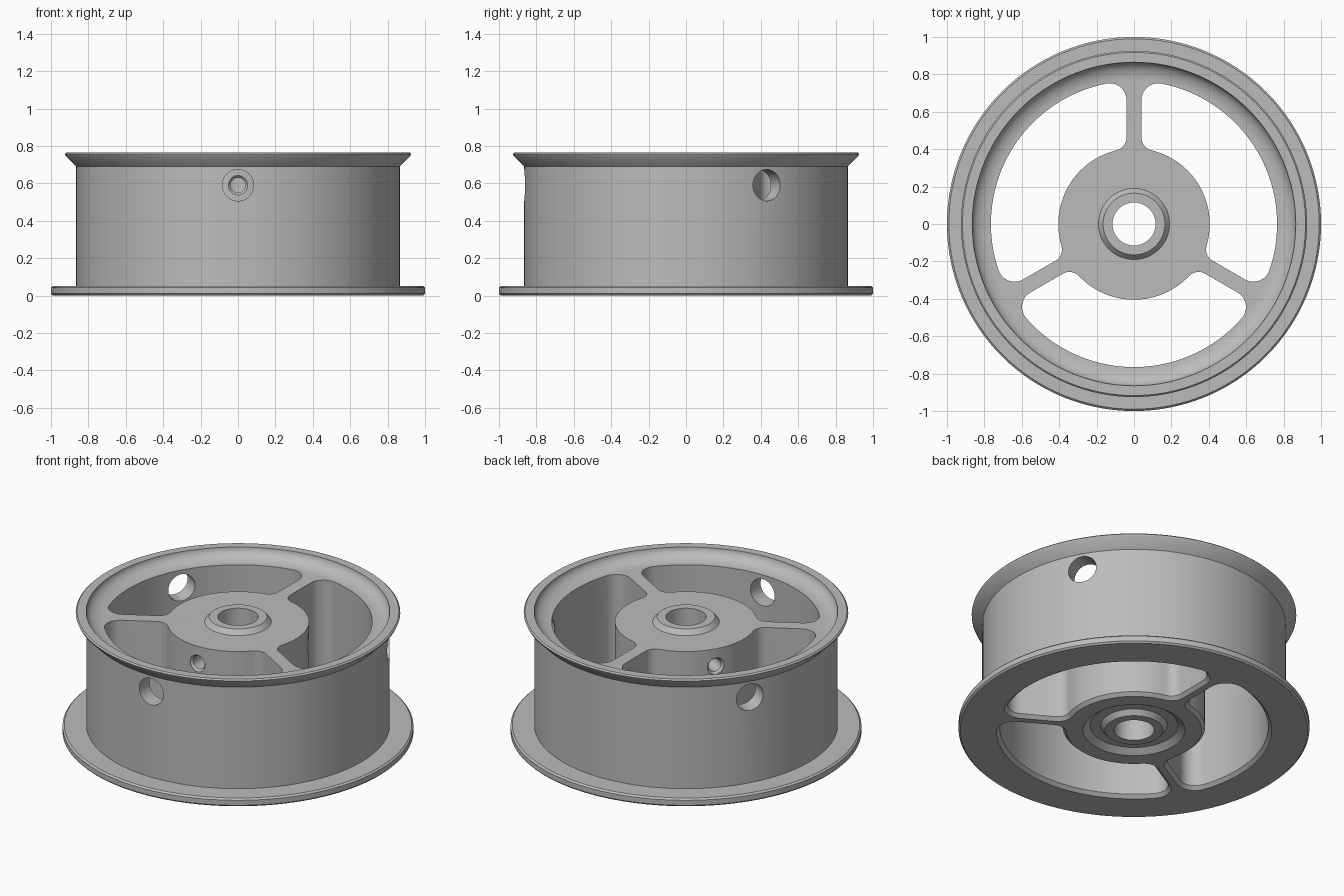
import bpy, bmesh, math
from math import sin, cos, pi, radians
from mathutils import Matrix, Vector

cube = bpy.data.objects.get("Cube")
if cube:
    bpy.data.objects.remove(cube, do_unlink=True)

SEGMENTS = 128
RIM_IN, HUB, SPOKE_HALF = 0.765, 0.405, 0.04
FILLET_RIM, FILLET_HUB = 0.09, 0.07
HOLE_Z = 0.59

metal = bpy.data.materials.new("grey_metal")
metal.use_nodes = True
colour = (0.5, 0.5, 0.5, 1)
metal.diffuse_color = colour
metal.node_tree.nodes["Principled BSDF"].inputs["Base Color"].default_value = colour


def loft(bm, rings, matrix=Matrix(), closed=False):
    """Bridge equal rings of points; cap the ends, or close into a loop."""
    loops = [[bm.verts.new(matrix @ Vector(p)) for p in ring] for ring in rings]
    pairs = list(zip(loops, loops[1:]))
    if closed:
        pairs.append((loops[-1], loops[0]))
    else:
        bm.faces.new(loops[0])
        bm.faces.new(loops[-1])
    for a, b in pairs:
        for i in range(len(a)):
            j = (i + 1) % len(a)
            bm.faces.new((a[i], a[j], b[j], b[i]))


def finish(bm, name):
    bmesh.ops.recalc_face_normals(bm, faces=bm.faces)
    mesh = bpy.data.meshes.new(name)
    bm.to_mesh(mesh)
    bm.free()
    mesh.materials.append(metal)
    obj = bpy.data.objects.new(name, mesh)
    bpy.context.collection.objects.link(obj)
    return obj


def circle(r, z, n):
    return [(r * cos(2 * pi * i / n), r * sin(2 * pi * i / n), z) for i in range(n)]


def arc(cx, cy, r, a0, a1, n):
    return [(cx + r * cos(a0 + (a1 - a0) * i / n),
             cy + r * sin(a0 + (a1 - a0) * i / n)) for i in range(n + 1)]


def window(grow, z):
    """Rounded opening between two spokes, enlarged by grow."""
    y1, y2 = SPOKE_HALF + FILLET_RIM, SPOKE_HALF + FILLET_HUB
    d1, d2 = RIM_IN - FILLET_RIM, HUB + FILLET_HUB
    a1, a2 = math.asin(y1 / d1), math.asin(y2 / d2)
    half = arc(0, 0, HUB - grow, pi / 3, a2, 10)
    half += arc(d2 * cos(a2), y2, FILLET_HUB + grow, a2 + pi, 1.5 * pi, 8)[1:]
    half += arc(d1 * cos(a1), y1, FILLET_RIM + grow, 1.5 * pi, 2 * pi + a1, 10)
    half += arc(0, 0, RIM_IN + grow, a1, pi / 3, 20)[1:]
    # mirror across the middle of the opening
    c, s = cos(2 * pi / 3), sin(2 * pi / 3)
    other = [(c * x + s * y, s * x - c * y) for x, y in half[-2:0:-1]]
    return [(x, y, z) for x, y in half + other]


# Wheel body: one turned profile of hub, web, flange and flared lip
profile = [(0.115, 0), (0.165, 0), (0.19, 0.03), (0.25, 0.03), (0.29, 0),
           (0.99, 0), (1, 0.01), (1, 0.042), (0.99, 0.052),
           (0.865, 0.052), (0.865, 0.69), (0.92, 0.745), (0.925, 0.757), (0.917, 0.765)]
profile += [(RIM_IN + 0.1 * cos(t * pi / 20), 0.765 - 0.065 * sin(t * pi / 20))
            for t in range(11)]
profile += [(0.19, 0.7), (0.165, 0.73), (0.115, 0.73)]
bm = bmesh.new()
loft(bm, [circle(r, z, SEGMENTS) for r, z in profile], closed=True)
wheel = finish(bm, "wheel_body")

# Cutters, three of each
windows, rim_holes, screw_holes = bmesh.new(), bmesh.new(), bmesh.new()
for k in range(3):
    turn = radians(120 * k)
    loft(windows, [window(0.038, -0.018), window(0, 0.02), window(0, 0.9)],
         Matrix.Rotation(turn - radians(30), 4, 'Z'))
    outward = (Matrix.Rotation(turn + radians(30), 4, 'Z')
               @ Matrix.Translation((0, 0, HOLE_Z)) @ Matrix.Rotation(pi / 2, 4, 'Y'))
    loft(rim_holes, [circle(0.084, d, 40) for d in (0.65, 1.05)], outward)
    loft(screw_holes, [circle(r, d, 32) for r, d in
                       ((0.04, 0.07), (0.04, 0.388), (0.052, 0.4), (0.052, 0.5))], outward)

bpy.context.view_layer.objects.active = wheel
for bm, name in ((windows, "window_cutter"), (rim_holes, "rim_hole_cutter"),
                 (screw_holes, "screw_hole_cutter")):
    cutter = finish(bm, name)
    cutter.hide_render = True
    mod = wheel.modifiers.new(name, 'BOOLEAN')
    mod.operation = 'DIFFERENCE'
    mod.solver = 'EXACT'
    mod.object = cutter
    bpy.ops.object.modifier_apply(modifier=mod.name)
    bpy.data.objects.remove(cutter, do_unlink=True)

# Smooth round surfaces, crisp edges
bpy.ops.object.select_all(action='DESELECT')
wheel.select_set(True)
bpy.ops.object.shade_smooth_by_angle(angle=radians(30))
